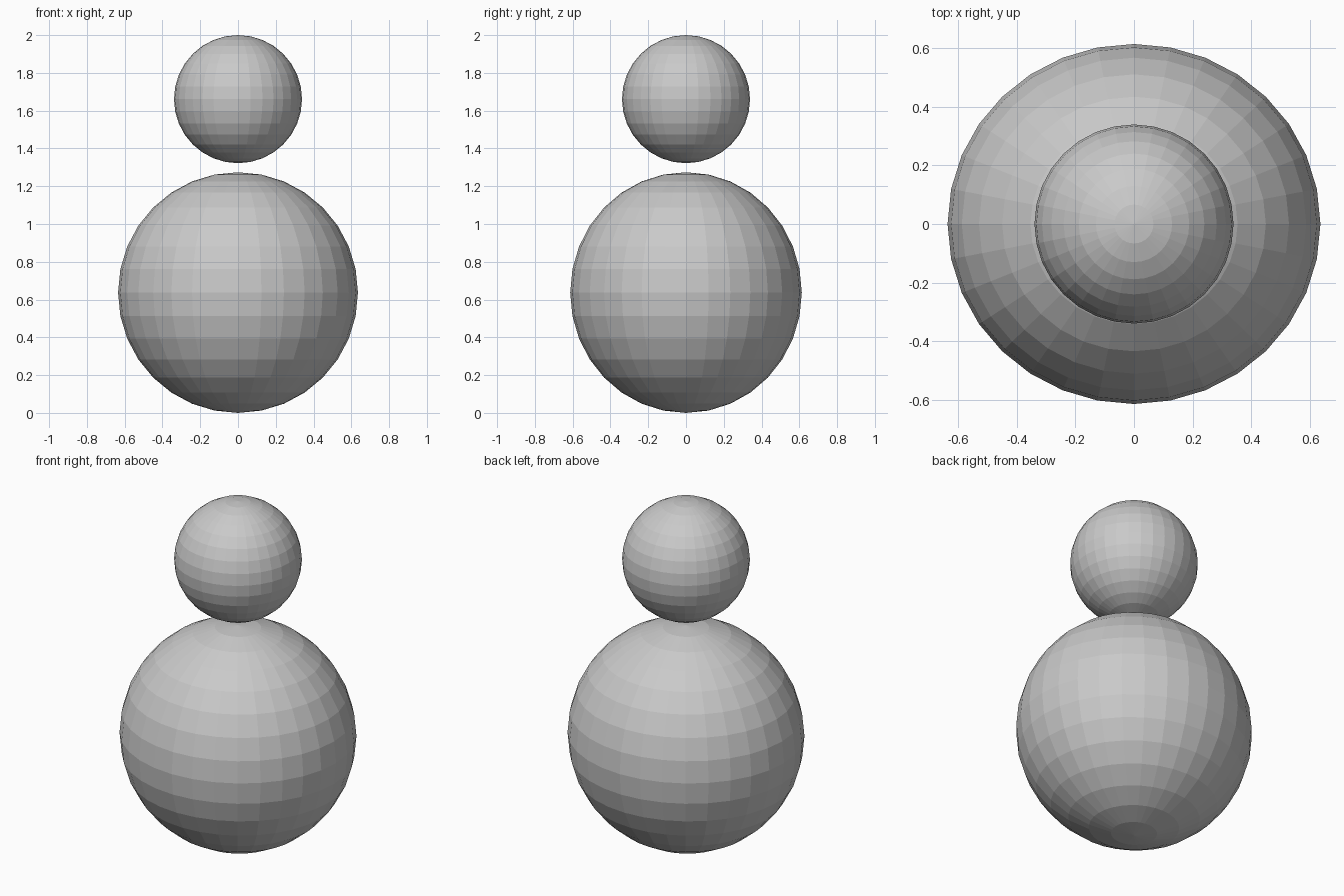
import bpy

if "Cube" in bpy.data.objects:
    bpy.data.objects.remove(bpy.data.objects["Cube"])

# One plain grey for the whole model
grey = bpy.data.materials.new("plain_grey")
grey.diffuse_color = (0.588, 0.588, 0.588, 1.0)
grey.use_nodes = True
grey.node_tree.nodes["Principled BSDF"].inputs["Base Color"].default_value = grey.diffuse_color


def ball(name, z, radii):
    """Flat-faced UV sphere scaled to the given radii."""
    bpy.ops.mesh.primitive_uv_sphere_add(segments=32, ring_count=16, radius=1.0, location=(0, 0, z))
    ob = bpy.context.object
    ob.name = name
    ob.scale = radii
    bpy.ops.object.transform_apply(location=False, rotation=False, scale=True)
    ob.data.materials.append(grey)
    return ob


# Large lower ball, slightly narrower front to back
ball("body_ball", 0.637, (0.635, 0.613, 0.637))

# Small ball floating just above it
ball("head_ball", 1.661, (0.339, 0.339, 0.339))
